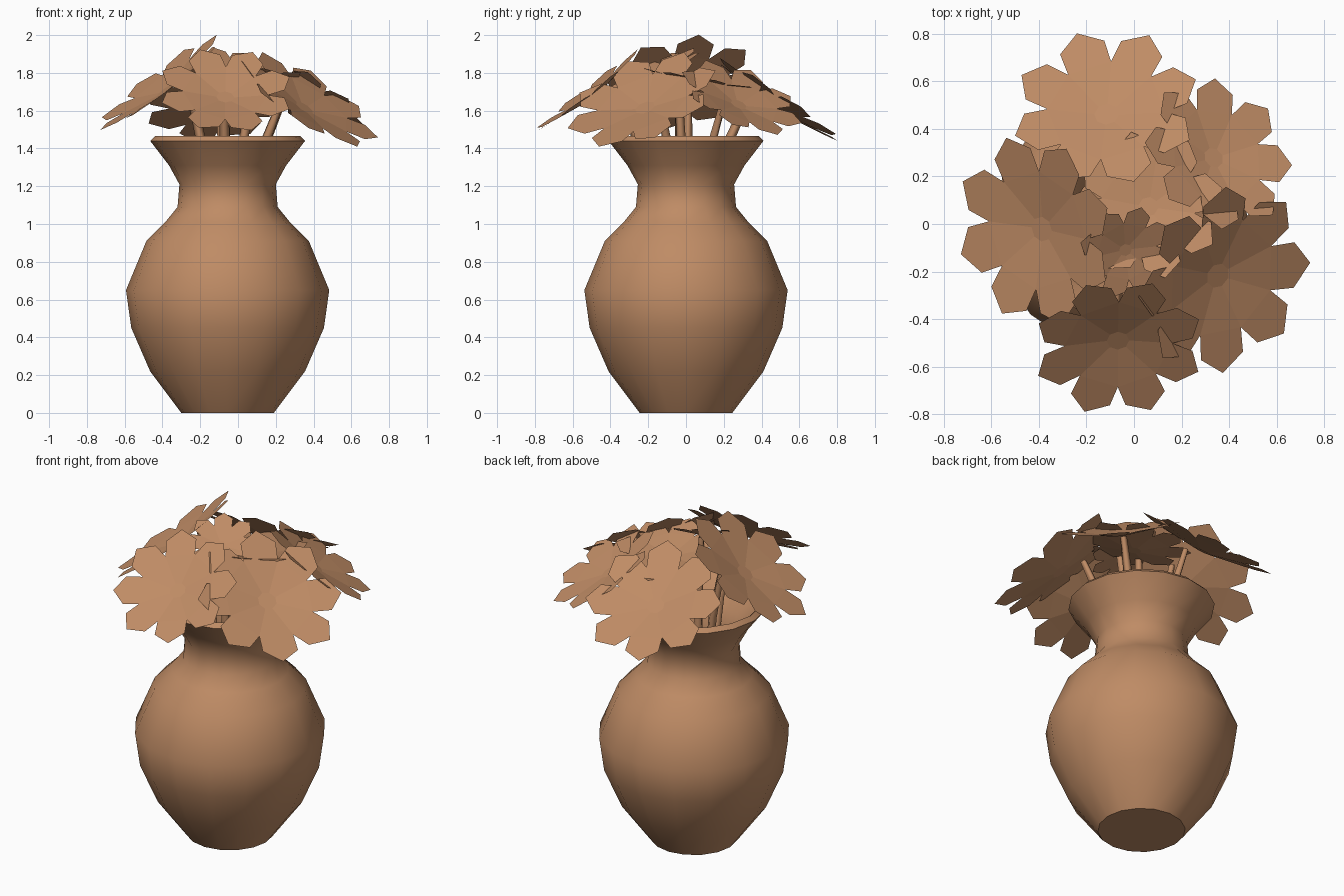
import bpy, bmesh, math
from mathutils import Vector, Matrix

cube = bpy.data.objects.get("Cube")
if cube:
    bpy.data.objects.remove(cube)

clay = bpy.data.materials.new("clay")
clay.use_nodes = True
CLAY = (0.52, 0.26, 0.13, 1)
clay.diffuse_color = CLAY
clay.node_tree.nodes["Principled BSDF"].inputs["Base Color"].default_value = CLAY

VASE_X = -0.055
SIDES = 16
PETALS = 8


def add_object(name, bm):
    mesh = bpy.data.meshes.new(name)
    bm.to_mesh(mesh)
    bm.free()
    mesh.materials.append(clay)
    obj = bpy.data.objects.new(name, mesh)
    bpy.context.collection.objects.link(obj)
    return obj


def bridge(bm, a, b):
    n = len(a)
    for i in range(n):
        j = (i + 1) % n
        bm.faces.new((a[i], a[j], b[j], b[i]))


# Vase: outer wall, rim and inner wall turned from one profile
def make_vase():
    profile = [(0.245, 0), (0.41, 0.22), (0.51, 0.45), (0.538, 0.65),
               (0.43, 0.91), (0.33, 1.01), (0.265, 1.09), (0.255, 1.21),
               (0.31, 1.31), (0.41, 1.44), (0.385, 1.465), (0.36, 1.44),
               (0.27, 1.31), (0.22, 1.2), (0.23, 1.09), (0.39, 0.9),
               (0.49, 0.65), (0.37, 0.24), (0.22, 0.05)]
    bm = bmesh.new()
    angles = [math.tau * i / SIDES for i in range(SIDES)]
    rings = [[bm.verts.new((VASE_X + r * math.cos(a), r * math.sin(a), z))
              for a in angles] for r, z in profile]
    for a, b in zip(rings, rings[1:]):
        bridge(bm, a, b)
    bm.faces.new(rings[0][::-1])
    bm.faces.new(rings[-1])
    vase = add_object("vase", bm)
    bpy.ops.object.select_all(action="DESELECT")
    vase.select_set(True)
    bpy.context.view_layer.objects.active = vase
    bpy.ops.object.shade_smooth_by_angle(angle=math.radians(45))


# Flower: very shallow cup with eight pointed petals, tilted outward
def make_flower(name, centre, heading, tilt, radius, spin):
    turn = (Matrix.Translation(centre) @ Matrix.Rotation(math.radians(heading), 4, "Z")
            @ Matrix.Rotation(math.radians(tilt), 4, "Y"))
    bm = bmesh.new()
    depth = -0.15 * radius
    step = 360 / PETALS

    def point(r, degrees):
        a = math.radians(degrees + spin)
        return bm.verts.new(turn @ Vector((r * radius * math.cos(a),
                                           r * radius * math.sin(a), depth * (1 - r))))

    hub = [point(0.13, i * step - step / 2) for i in range(PETALS)]
    notch = [point(0.62, i * step - step / 2) for i in range(PETALS)]
    bm.faces.new(hub)
    for i in range(PETALS):
        j = (i + 1) % PETALS
        edge = [point(r, i * step + a) for a, r in ((-16.5, 0.86), (0, 1.0), (16.5, 0.86))]
        bm.faces.new((hub[i], notch[i], notch[j], hub[j]))
        bm.faces.new((notch[i], *edge, notch[j]))
    add_object(name, bm)
    # the stem meets the underside on the inner, higher half
    return turn @ Vector((-0.35 * radius, 0, depth - 0.01))


# Stem: thin four-sided tube rising from the vase to the flower
def make_stem(name, top):
    foot = Vector((VASE_X, 0, 0.1))
    mouth = foot.lerp(top, 0.62)
    mouth.z = 1.4
    curve = bpy.data.curves.new(name, "CURVE")
    curve.dimensions = "3D"
    curve.bevel_depth = 0.028
    curve.bevel_resolution = 0
    spline = curve.splines.new("POLY")
    spline.points.add(2)
    for p, co in zip(spline.points, (foot, mouth, top)):
        p.co = (*co, 1)
    spline.points[-1].radius = 0.7
    curve.materials.append(clay)
    bpy.context.collection.objects.link(bpy.data.objects.new(name, curve))


make_vase()

# name, rim centre, downhill heading, tilt, radius, spin
flowers = [
    ("back", (-0.12, 0.49, 1.66), 99, 34, 0.40, 10),
    ("back_left", (0.355, 0.295, 1.67), 40, 35, 0.345, 2),
    ("left", (0.38, -0.235, 1.66), -32, 37, 0.42, -8),
    ("front", (-0.065, -0.52, 1.71), -85, 38, 0.365, 18),
    ("right", (-0.42, -0.03, 1.75), 195, 38, 0.41, 2),
    ("top", (-0.03, -0.12, 1.84), -60, 26, 0.21, 0),
    ("middle", (0.06, 0.08, 1.77), 95, 10, 0.32, 8),
]
for name, *spec in flowers:
    make_stem(name + "_stem", make_flower(name + "_flower", *spec))
